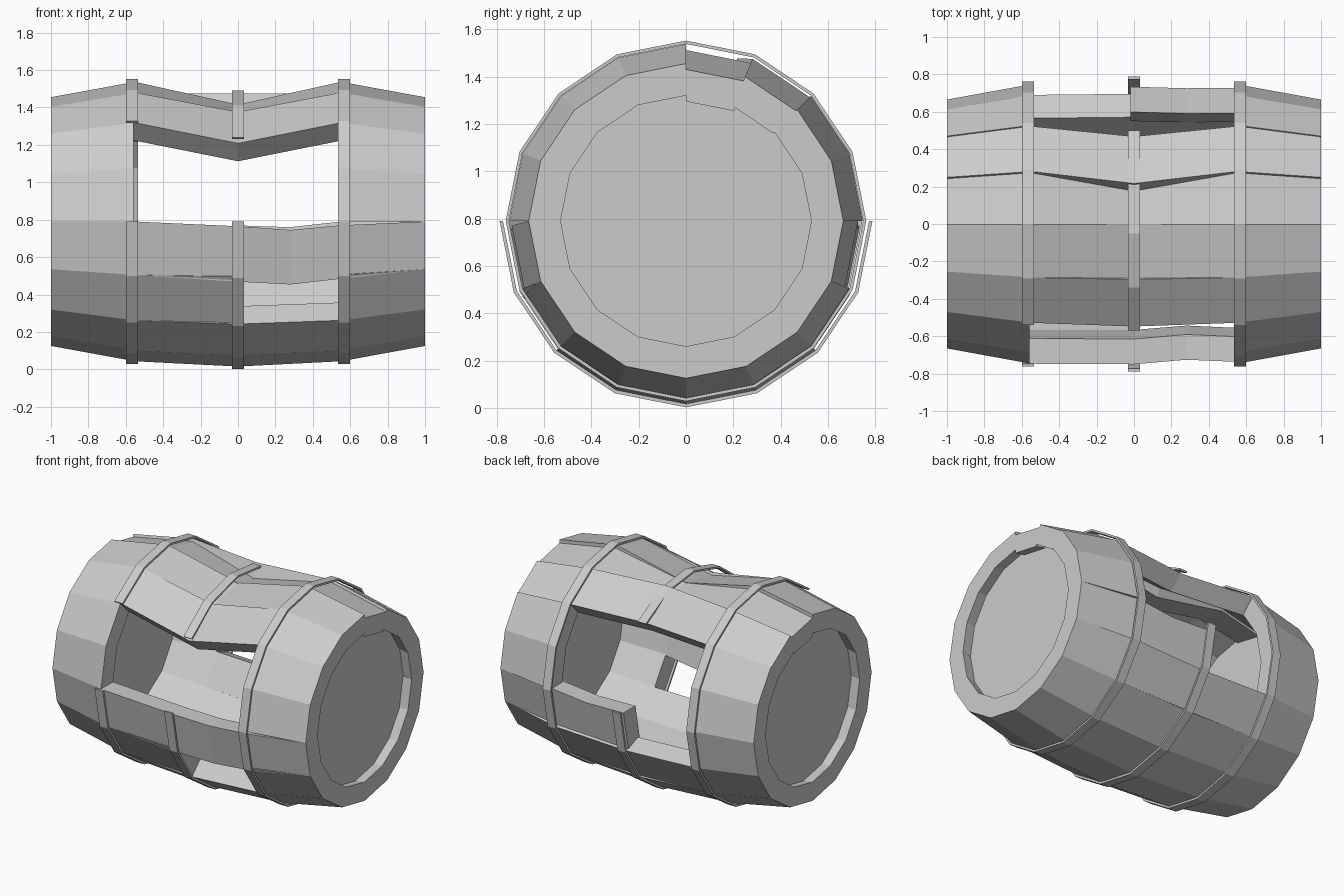
import bpy, bmesh
from math import cos, sin, pi, radians

if "Cube" in bpy.data.objects:
    bpy.data.objects.remove(bpy.data.objects["Cube"])

CZ = 0.79            # barrel axis height
N = 16               # sides
THICK = 0.135        # stave thickness


def outer(x):
    # bulging barrel profile
    x = abs(x)
    if x < 0.55:
        return 0.775 - 0.028 * x / 0.55
    return 0.747 - 0.082 * (x - 0.55) / 0.45


def add_mesh(name, rings, closed=False):
    # skin a row of four-point rings, capping the ends when open
    bm = bmesh.new()
    rows = [[bm.verts.new(p) for p in r] for r in rings]
    pairs = list(zip(rows, rows[1:]))
    if closed:
        pairs.append((rows[-1], rows[0]))
    for a, b in pairs:
        for i in range(4):
            j = (i + 1) % 4
            bm.faces.new((a[i], a[j], b[j], b[i]))
    if not closed:
        bm.faces.new(rows[0])
        bm.faces.new(rows[-1])
    bmesh.ops.recalc_face_normals(bm, faces=bm.faces[:])
    me = bpy.data.meshes.new(name)
    bm.to_mesh(me)
    bm.free()
    ob = bpy.data.objects.new(name, me)
    bpy.context.collection.objects.link(ob)
    return ob


def stave(name, k, sections):
    # sections: (x, y shift, z shift)
    a, b = 2 * pi * k / N, 2 * pi * (k + 1) / N
    rings = []
    for x, dy, dz in sections:
        ro = outer(x)
        ri = ro - THICK
        rings.append([(x, r * cos(t) + dy, CZ + r * sin(t) + dz)
                      for r, t in ((ro, a), (ro, b), (ri, b), (ri, a))])
    add_mesh(name, rings)


def hoop(name, x, pts, closed=False, t=0.014):
    # flat metal band through outer (y, z) points
    rings = []
    for y, z in pts:
        s = 1 - t / 0.77
        yi, zi = y * s, CZ + (z - CZ) * s
        rings.append([(x - 0.032, y, z), (x + 0.032, y, z),
                      (x + 0.032, yi, zi), (x - 0.032, yi, zi)])
    add_mesh(name, rings, closed)


def arc(r, k0, k1):
    return [(r * cos(2 * pi * k / N), CZ + r * sin(2 * pi * k / N))
            for k in range(k0, k1 + 1)]


def whole(dy=0, dz=0, ey=0, ez=0):
    # full-length stave, displaced at the middle and at the ends
    return [(-1, ey, ez), (-0.55, ey, ez), (0, dy, dz), (0.55, ey, ez), (1, ey, ez)]


# staves, counted from the back (+y) upwards
left_end = [(-1, 0, 0), (-0.56, 0, 0)]
right_end = [(0.55, 0, 0), (1, 0, 0)]
layout = {
    2: [whole(-0.08, -0.03, -0.005, -0.005)],
    3: [whole(-0.01, -0.15, 0, -0.025)],
    4: [whole(0, -0.15)],
    5: [whole(0, -0.13)],
    8: [[(-1, 0, 0), (-0.55, 0, 0), (0, 0.025, -0.025), (0.28, 0.035, -0.045),
         (0.55, 0.01, -0.02), (1, 0, 0)]],
    9: [[(-1, 0, 0), (-0.55, 0, 0), (0.02, 0.01, 0)], right_end],
    14: [whole(-0.02, -0.01)],
    15: [left_end, [(-0.02, -0.04, -0.02), (0.28, -0.035, -0.03),
                    (0.55, -0.02, 0), (1, 0, 0)]],
}
for k in (0, 1, 6, 7):            # staves with the middle broken out
    layout[k] = [left_end, right_end]
for k in range(N):
    for i, sec in enumerate(layout.get(k, [whole()])):
        stave(f"stave_{k}_{i}", k, sec)

# barrel heads set in from the rims
for side, name in ((-1, "left_head"), (1, "right_head")):
    bpy.ops.mesh.primitive_cylinder_add(
        vertices=N, radius=0.55, depth=0.05,
        location=(side * 0.9, 0, CZ), rotation=(0, radians(90), 0))
    bpy.context.object.name = name

# side hoops, the left one snapped at the front
hoop("right_hoop", 0.567, arc(0.762, 0, N - 1), closed=True)
hoop("left_hoop", -0.567, arc(0.762, 6, 6) + arc(0.762, 5, 5)
     + arc(0.762, 4, 4) + arc(0.762, 3, 3) + arc(0.762, 2, 2)
     + arc(0.762, 1, 1) + arc(0.762, 0, 0) + arc(0.762, 8, 15)[::-1])
# middle hoop, lower half and loose upper piece
hoop("middle_hoop_lower", 0, arc(0.788, 8, 16))
hoop("middle_hoop_loose", 0, [(-0.57, 1.24), (-0.34, 1.41), (-0.05, 1.49),
                              (0.23, 1.46), (0.50, 1.32)])
